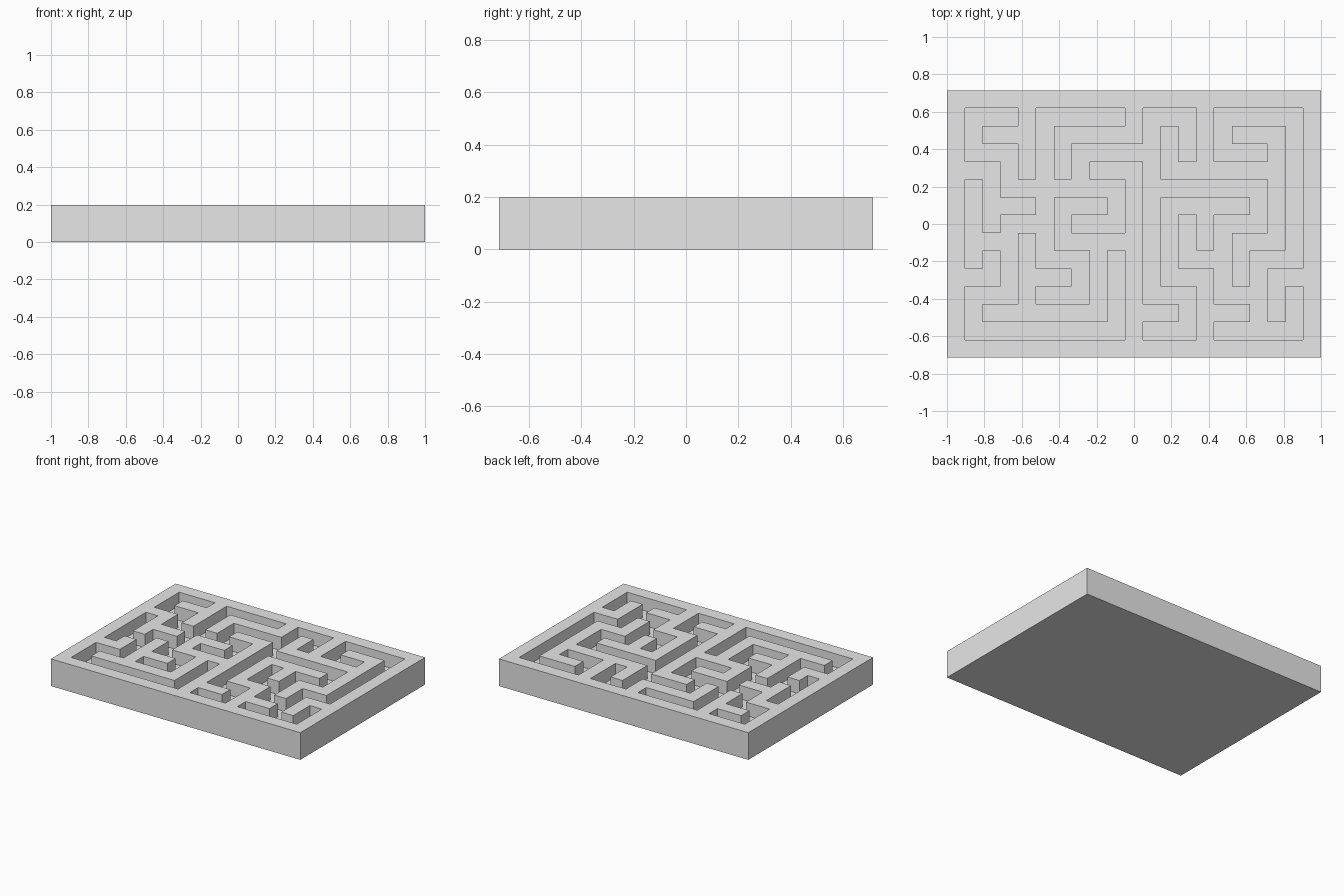
import bpy
import bmesh

cube = bpy.data.objects.get("Cube")
if cube:
    bpy.data.objects.remove(cube, do_unlink=True)

COLS, ROWS = 21, 15
CELL = 2 / COLS
TOP, FLOOR = 0.197, 0.1

# Wall runs between lattice posts: "column row" pairs, counted from the back left
RUNS = [
    "20 22", "21 11", "50 51 31 32", "70 72", "61 62 92",
    "81 91 94 84 85", "74 73", "83 63 65 75 77", "76 86", "56 66",
    "42 52 57", "54 34 33 43", "44 46 16", "24 26", "25 35",
    "05 15 12 02", "13 23",
]
RIGHT_SIDE_RUN = [(10, 5), (9, 5), (9, 6)]
OPENING = (2, 8)


def add_run(walls, posts):
    """Mark every cell along a chain of straight wall pieces."""
    for (c0, r0), (c1, r1) in zip(posts, posts[1:]):
        for c in range(2 * min(c0, c1), 2 * max(c0, c1) + 1):
            for r in range(2 * min(r0, r1), 2 * max(r0, r1) + 1):
                walls.add((c, r))


# Outer rim, inner walls and the one passage cut through a post
walls = set()
add_run(walls, [(0, 0), (10, 0), (10, 7), (0, 7), (0, 0)])
for run in RUNS:
    add_run(walls, [(int(p[0]), int(p[1])) for p in run.split()])
add_run(walls, RIGHT_SIDE_RUN)
walls.discard(OPENING)


def height(c, r):
    if not (0 <= c < COLS and 0 <= r < ROWS):
        return 0.0
    return TOP if (c, r) in walls else FLOOR


def corner(c, r, z):
    return ((c - COLS / 2) * CELL, (ROWS / 2 - r) * CELL, z)


bm = bmesh.new()


def quad(*points):
    bm.faces.new([bm.verts.new(p) for p in points])


# Slab with sunken corridors: upper and lower faces plus a side at every step
for c in range(COLS):
    for r in range(ROWS):
        h = height(c, r)
        ring = [(c, r + 1), (c + 1, r + 1), (c + 1, r), (c, r)]
        quad(*[corner(*p, h) for p in ring])
        quad(*[corner(*p, 0) for p in reversed(ring)])
        neighbours = [(c, r + 1), (c + 1, r), (c, r - 1), (c - 1, r)]
        for i, n in enumerate(neighbours):
            low = height(*n)
            if low < h:
                a, b = ring[i], ring[(i + 1) % 4]
                quad(corner(*a, low), corner(*b, low),
                     corner(*b, h), corner(*a, h))
bmesh.ops.remove_doubles(bm, verts=bm.verts[:], dist=0.0001)

mesh = bpy.data.meshes.new("maze_board")
bm.to_mesh(mesh)
bm.free()
board = bpy.data.objects.new("maze_board", mesh)
bpy.context.collection.objects.link(board)

# Plain light grey
grey = bpy.data.materials.new("light_grey")
grey.use_nodes = True
colour = (0.8, 0.8, 0.8, 1)
grey.diffuse_color = colour
grey.node_tree.nodes["Principled BSDF"].inputs["Base Color"].default_value = colour
mesh.materials.append(grey)
